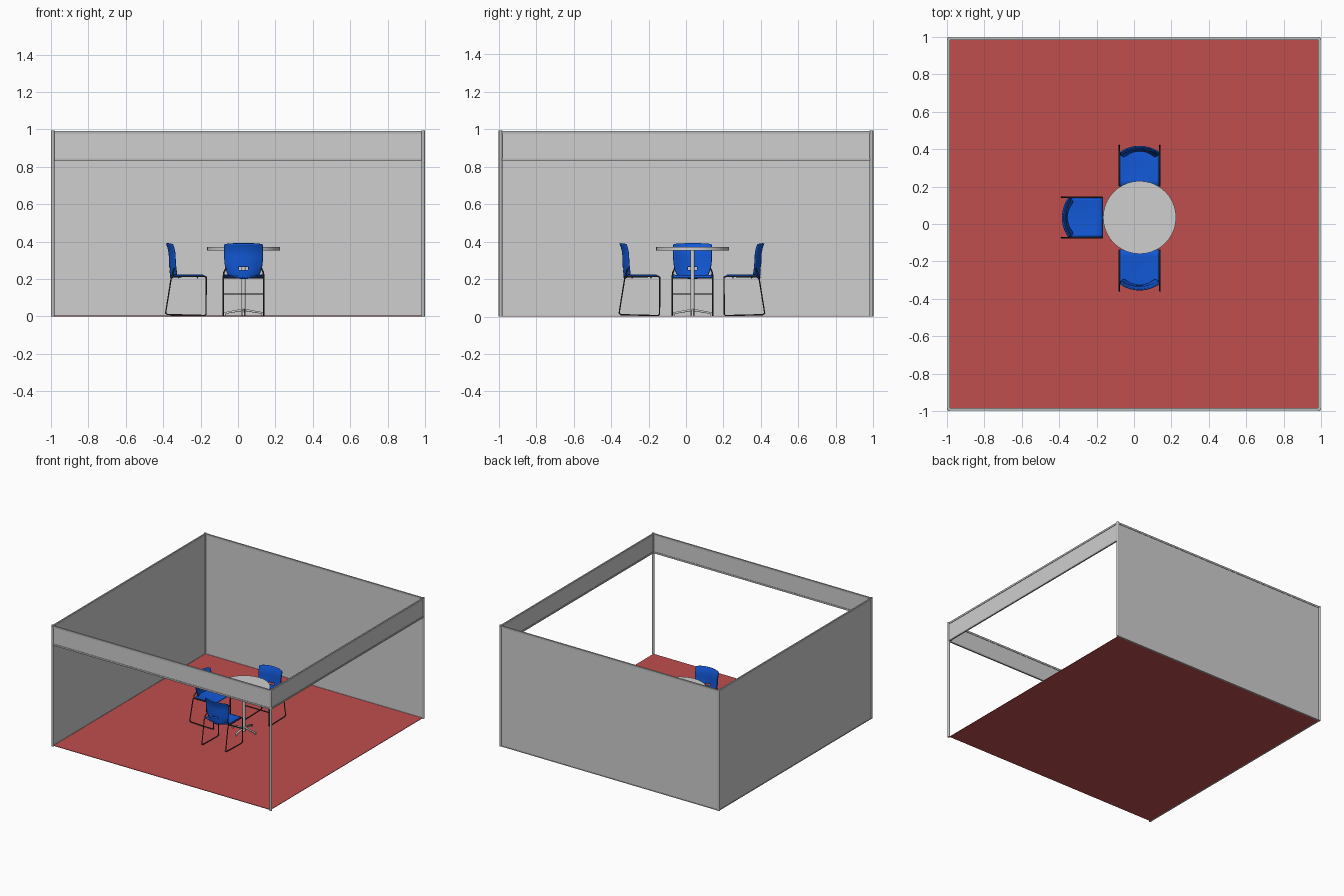
import bpy, bmesh, math
from mathutils import Vector

cube = bpy.data.objects.get("Cube")
if cube:
    bpy.data.objects.remove(cube)


def material(name, r, g, b):
    m = bpy.data.materials.new(name)
    m.use_nodes = True
    m.diffuse_color = (r, g, b, 1)
    m.node_tree.nodes["Principled BSDF"].inputs["Base Color"].default_value = (r, g, b, 1)
    return m


PANEL = material("panel grey", 0.62, 0.62, 0.62)
METAL = material("aluminium grey", 0.5, 0.5, 0.5)
RED = material("carpet red", 0.53, 0.075, 0.075)
BLUE = material("seat blue", 0.006, 0.1, 0.68)
DARK = material("frame dark", 0.035, 0.035, 0.035)


def add(name, mesh, mat, loc=(0, 0, 0), turn=0):
    ob = bpy.data.objects.new(name, mesh)
    bpy.context.collection.objects.link(ob)
    if not mesh.materials:
        mesh.materials.append(mat)
    ob.location = loc
    ob.rotation_euler.z = turn
    return ob


def box(name, mat, lo, hi):
    bm = bmesh.new()
    bmesh.ops.create_cube(bm, size=1)
    lo, hi = Vector(lo), Vector(hi)
    for v in bm.verts:
        v.co = (lo + hi) / 2 + v.co * (hi - lo)
    me = bpy.data.meshes.new(name)
    bm.to_mesh(me)
    bm.free()
    return add(name, me, mat)


def cylinder(name, mat, x, y, z0, z1, radius, sides):
    bm = bmesh.new()
    bmesh.ops.create_cone(bm, cap_ends=True, segments=sides, radius1=radius,
                          radius2=radius, depth=z1 - z0)
    for f in bm.faces:
        f.smooth = len(f.verts) == 4
    for e in bm.edges:
        e.smooth = len({f.smooth for f in e.link_faces}) == 1
    me = bpy.data.meshes.new(name)
    bm.to_mesh(me)
    bm.free()
    return add(name, me, mat, (x, y, (z0 + z1) / 2))


def tube_mesh(name, paths, radius):
    """Mesh of round tubes; each path is (points, closed)."""
    cu = bpy.data.curves.new(name, "CURVE")
    cu.dimensions = "3D"
    cu.bevel_depth = radius
    cu.bevel_resolution = 1
    cu.use_fill_caps = True
    for pts, closed in paths:
        s = cu.splines.new("POLY")
        s.points.add(len(pts) - 1)
        s.use_cyclic_u = closed
        for p, co in zip(s.points, pts):
            p.co = (*co, 1)
    tmp = bpy.data.objects.new(name, cu)
    me = bpy.data.meshes.new_from_object(tmp)
    bpy.data.objects.remove(tmp)
    bpy.data.curves.remove(cu)
    me.materials.clear()
    return me


def shell_mesh(name, shape, nu, nv, hole=None):
    """Smooth sheet from shape(u, v), u in -1..1 and v in 0..1."""
    bm = bmesh.new()
    rows = [[bm.verts.new(shape(2 * i / nu - 1, j / nv)) for i in range(nu + 1)]
            for j in range(nv + 1)]
    for a, b in zip(rows, rows[1:]):
        for i in range(nu):
            f = bm.faces.new((a[i], a[i + 1], b[i + 1], b[i]))
            f.smooth = True
    if hole:
        bmesh.ops.delete(bm, geom=[f for f in bm.faces if hole(f.calc_center_median())],
                         context="FACES")
    me = bpy.data.meshes.new(name)
    bm.to_mesh(me)
    bm.free()
    return me


# Booth: carpet, corner posts, two full walls and two overhead fascias
TOP, EDGE = 0.99, 0.985
box("carpet", RED, (-EDGE, -EDGE, 0), (EDGE, EDGE, 0.004))
for x in (-1, 1):
    for y in (-1, 1):
        cylinder("corner_post", METAL, x * 0.99, y * 0.99, 0, TOP + 0.003, 0.01, 12)


def side(name, mat, along_x, sign, z0, z1, half):
    c = sign * 0.99
    lo, hi = (-EDGE, c - half, z0), (EDGE, c + half, z1)
    if not along_x:
        lo, hi = (lo[1], lo[0], z0), (hi[1], hi[0], z1)
    box(name, mat, lo, hi)


for label, along_x, sign, low in (("back_wall", True, 1, 0), ("right_wall", False, -1, 0),
                                  ("front_fascia", True, -1, 0.83),
                                  ("left_fascia", False, 1, 0.83)):
    rail = 0.013 if low else 0.006
    side(label, PANEL, along_x, sign, low, TOP - 0.005, 0.003)
    side(label + "_top_rail", METAL, along_x, sign, TOP - 0.015, TOP, 0.006)
    side(label + "_bottom_rail", METAL, along_x, sign, low, low + rail, 0.006)

# Round table on a column with four feet
TX, TY = 0.03, 0.035
cylinder("table_top", PANEL, TX, TY, 0.352, 0.37, 0.195, 40)
cylinder("table_column", PANEL, TX, TY, 0, 0.352, 0.011, 16)
feet = []
for k in range(4):
    c, s = math.cos(k * math.pi / 2), math.sin(k * math.pi / 2)
    feet.append(([(0.005 * c, 0.005 * s, 0.035), (0.1 * c, 0.1 * s, 0.018),
                  (0.1 * c, 0.1 * s, 0.004)], False))
add("table_feet", tube_mesh("table_feet", feet, 0.007), PANEL, (TX, TY, 0))


# Chair parts, facing +x with the front edge of the seat at the origin
def seat_shape(u, v):
    rear = -0.172 - 0.025 * (1 - u * u)
    x = rear * (1 - v)
    dip = 0.006 * (1 - u * u) * math.sin(math.pi * v)
    z = 0.22 - dip - 0.012 * max(0, v - 0.88) / 0.12 - 0.01 * (1 - u * u) * (1 - v) ** 4
    return (x, 0.104 * u, z)


def back_shape(u, v):
    low = 0.2 + 0.025 * u * u
    high = 0.39 - 0.006 * abs(u) ** 6
    z = low + (high - low) * v
    half = 0.103 - 0.02 * (1 - v) ** 4
    x = -0.2 + 0.03 * u * u - 0.015 * max(0, (z - 0.32) / 0.07) ** 2 + 0.01 * (1 - v) ** 3
    return (x, half * u, z)


def grip(c):
    return abs(c.y) < 0.026 and 0.247 < c.z < 0.264


seat = shell_mesh("chair_seat", seat_shape, 16, 16)
back = shell_mesh("chair_back", back_shape, 24, 24, grip)
loops, braces = [], []
for s in (-1, 1):
    y = s * 0.108
    loops.append(([(-0.008, y, 0.213), (-0.003, y, 0.206), (-0.004, y, 0.012),
                   (-0.012, y, 0.005), (-0.21, y, 0.01), (-0.22, y, 0.018),
                   (-0.19, y, 0.205), (-0.182, y, 0.213)], True))
    braces.append(([(-0.183, y, 0.213), (-0.182, s * 0.105, 0.235),
                    (-0.172, s * 0.095, 0.258)], False))
for x, z in ((-0.004, 0.12), (-0.05, 0.207), (-0.15, 0.207)):
    braces.append(([(x, -0.108, z), (x, 0.108, z)], False))
frame = tube_mesh("chair_frame", loops + braces, 0.0042)
for p in frame.polygons:
    p.use_smooth = True

for label, loc, turn in (("right", (-0.167, 0.035, 0), 0),
                         ("front", (0.03, -0.137, 0), math.pi / 2),
                         ("back", (0.03, 0.2, 0), -math.pi / 2)):
    add(label + "_chair_frame", frame, DARK, loc, turn)
    for part, mesh in (("seat", seat), ("back", back)):
        ob = add(label + "_chair_" + part, mesh, BLUE, loc, turn)
        mod = ob.modifiers.new("thickness", "SOLIDIFY")
        mod.thickness = 0.007
        mod.offset = 0
